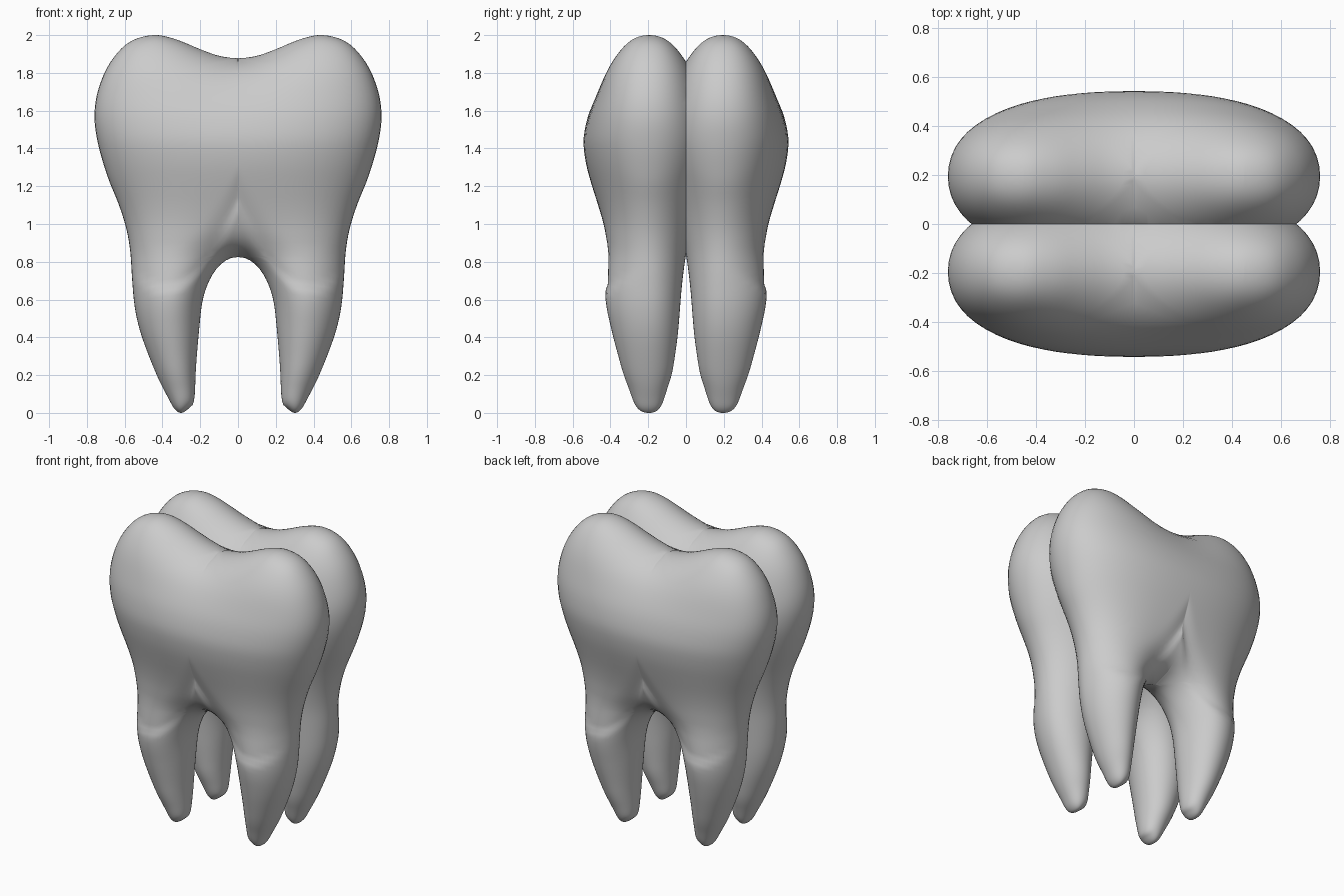
import bpy, bmesh, math
from mathutils import Vector

if "Cube" in bpy.data.objects:
    bpy.data.objects.remove(bpy.data.objects["Cube"])

# Right half of the front outline (x, z): dip -> cusp -> side -> root tip -> arch
HALF = [(0, 1.878), (.1, 1.89), (.2, 1.925), (.33, 1.978), (.45, 2.0), (.58, 1.96),
        (.68, 1.85), (.74, 1.71), (.76, 1.57), (.74, 1.42), (.69, 1.25), (.63, 1.1),
        (.59, .97), (.57, .85), (.56, .7), (.545, .55), (.508, .4), (.43, .2),
        (.37, .08), (.335, .02), (.30, 0), (.26, .025), (.232, .07), (.222, .25),
        (.205, .45), (.19, .58), (.165, .67), (.12, .755), (.06, .81), (0, .825)]
CUSP, UPPER, LOWER, TIP = 4, 7, 13, 20
# Half thickness by height (z, outer, inner)
DEPTH = [(.1, .095, .085), (.2, .135, .12), (.4, .19, .15), (.55, .225, .163),
         (.64, .236, .17), (.75, .224, .182), (.85, .214, .197), (1.0, .24, .237),
         (1.1, .27, .27), (1.2, .302, .302), (1.32, .335, .335), (1.44, .35, .35),
         (1.57, .325, .325), (1.69, .275, .275), (1.8, .228, .228),
         (1.87, .188, .188), (1.94, .132, .132)]
MID, SUB, COLS = .195, 5, 24

# Smooth closed outline
ctrl = [Vector(p) for p in HALF] + [Vector((-x, z)) for x, z in HALF[-2:0:-1]]
N = len(ctrl)
outline = []
for i in range(N):
    a, b, c, d = (ctrl[(i + k) % N] for k in (-1, 0, 1, 2))
    for j in range(SUB):
        t = j / SUB
        outline.append(.5 * (2 * b + (c - a) * t + (2 * a - 5 * b + 4 * c - d) * t * t
                             + (3 * b - a - 3 * c + d) * t ** 3))
OUT = [(p.x, p.y) for p in outline]


def smooth_distance(x, z):
    """Mean-value distance to the outline, positive inside."""
    w = 0
    ax, az = OUT[-1][0] - x, OUT[-1][1] - z
    la = math.hypot(ax, az) + 1e-9
    for px, pz in OUT:
        bx, bz = px - x, pz - z
        lb = math.hypot(bx, bz) + 1e-9
        w += (1 / la + 1 / lb) * (ax * bz - az * bx) / (la * lb + ax * bx + az * bz + 1e-12)
        ax, az, la = bx, bz, lb
    return -2 / w if abs(w) > 1e-9 else 0


# Scale factors that make the ridge follow the side profile
SCALE = []
for z, o, n in DEPTH:
    m = math.sqrt(max(smooth_distance(.0101 + .02 * i, z + .0003) for i in range(38)))
    SCALE.append((z, o / m, n / m))


def scale_at(z, col):
    total = 0
    for off in (-.04, -.02, 0, .02, .04):
        q = min(max(z + off, SCALE[0][0]), SCALE[-1][0])
        for a, b in zip(SCALE, SCALE[1:]):
            if q <= b[0]:
                total += a[col] + (b[col] - a[col]) * (q - a[0]) / (b[0] - a[0])
                break
    return total / 5


def chain(i, j):
    step = 1 if j > i else -1
    return [outline[k] for k in range(i * SUB, j * SUB + step, step)]


def resample(pts, ts):
    lens = [0]
    for a, b in zip(pts, pts[1:]):
        lens.append(lens[-1] + (b - a).length)
    res = []
    for t in ts:
        s = min(max(t, 0), 1) * lens[-1]
        k = 0
        while k < len(lens) - 2 and lens[k + 1] < s:
            k += 1
        f = (s - lens[k]) / (lens[k + 1] - lens[k])
        res.append(pts[k].lerp(pts[k + 1], min(f, 1)))
    return res


# Rows across the half tooth: cusp, body, root
def section(inner, outer, ts):
    return list(zip(resample(inner, ts), resample(outer, ts)))


H = math.pi / 2
END = len(HALF) - 1
rows = section(chain(CUSP, 0), chain(CUSP, UPPER), [1 - math.cos(H * k / 18) for k in range(19)])
first = len(rows) - 1
rows += section([outline[0], outline[END * SUB]], chain(UPPER, LOWER),
                [k / 30 for k in range(1, 31)])
last = len(rows) - 1
rows += section(chain(END, TIP), chain(LOWER, TIP), [math.sin(H * k / 44) for k in range(1, 45)])

bm = bmesh.new()
front, back = [], []
for r, (a, b) in enumerate(rows):
    fr, bk = [], []
    for k in range(COLS + 1):
        p = a.lerp(b, .5 - .5 * math.cos(math.pi * k / COLS))
        edge = k == COLS or r in (0, len(rows) - 1) or (k == 0 and not first < r < last)
        root = 0 if edge else math.sqrt(max(smooth_distance(p.x, p.y), 0))
        ho, hi = root * scale_at(p.y, 1), root * scale_at(p.y, 2)
        # shallow crescent step where root meets crown
        e = p.y - .64 - 3 * (p.x - .385) ** 2
        if 0 < e < .2:
            ho *= 1 - .065 * min(1, e / .03) * (1 - e / .2)
        v = bm.verts.new((p.x, -MID - ho, p.y))
        fr.append(v)
        bk.append(v if edge else bm.verts.new((p.x, -MID + hi, p.y)))
    front.append(fr)
    back.append(bk)
for grid, flip in ((front, False), (back, True)):
    for r0, r1 in zip(grid, grid[1:]):
        for k in range(COLS):
            q = [r0[k], r1[k], r1[k + 1], r0[k + 1]]
            if flip:
                q.reverse()
            if bm.faces.get(q) is None:
                bm.faces.new(q)
bmesh.ops.remove_doubles(bm, verts=bm.verts[:], dist=1e-5)

# Trim at the middle groove, then mirror both ways
bmesh.ops.bisect_plane(bm, geom=bm.verts[:] + bm.edges[:] + bm.faces[:], dist=1e-5,
                       plane_co=(0, 0, 0), plane_no=(0, 1, 0), clear_outer=True)
for axis in (0, 1):
    dup = bmesh.ops.duplicate(bm, geom=bm.verts[:] + bm.edges[:] + bm.faces[:])["geom"]
    for g in dup:
        if isinstance(g, bmesh.types.BMVert):
            g.co[axis] *= -1
    bmesh.ops.reverse_faces(bm, faces=[g for g in dup if isinstance(g, bmesh.types.BMFace)])
    bmesh.ops.remove_doubles(bm, verts=bm.verts[:], dist=2e-5)
bmesh.ops.recalc_face_normals(bm, faces=bm.faces[:])

mesh = bpy.data.meshes.new("tooth")
bm.to_mesh(mesh)
bm.free()
tooth = bpy.data.objects.new("tooth", mesh)
bpy.context.collection.objects.link(tooth)
bpy.context.view_layer.objects.active = tooth
tooth.select_set(True)
bpy.ops.object.shade_smooth_by_angle(angle=math.radians(50))
